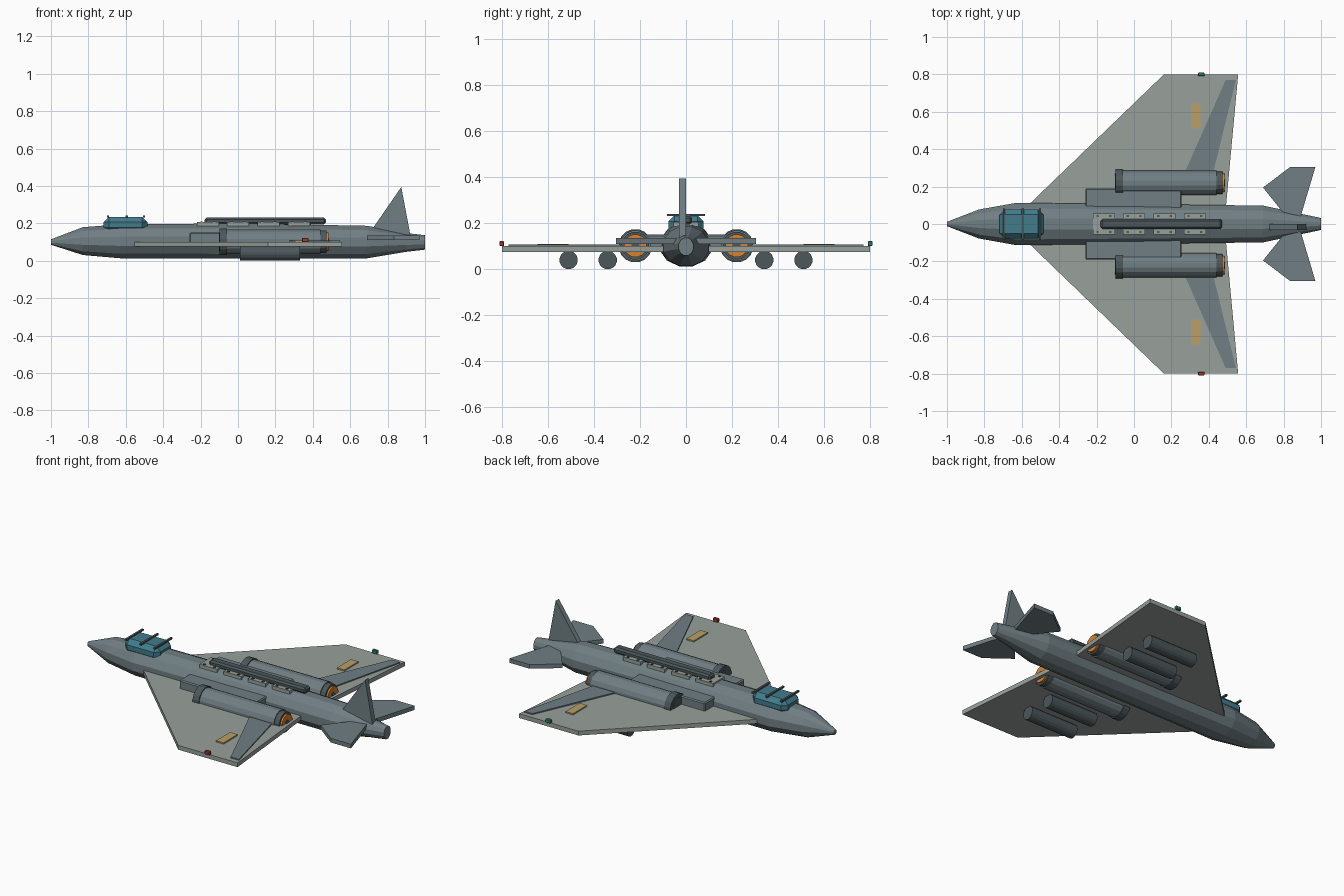
import bpy, bmesh, math
from mathutils import Matrix

if "Cube" in bpy.data.objects:
    bpy.data.objects.remove(bpy.data.objects["Cube"])


def lin(c):
    c /= 255
    return c / 12.92 if c <= 0.04045 else ((c + 0.055) / 1.055) ** 2.4


def material(name, r, g, b):
    m = bpy.data.materials.new(name)
    m.diffuse_color = (lin(r), lin(g), lin(b), 1)
    m.use_nodes = True
    m.node_tree.nodes["Principled BSDF"].inputs["Base Color"].default_value = m.diffuse_color
    return m


HULL = material("hull grey", 112, 126, 131)
WING = material("wing light grey", 152, 161, 156)
DARK = material("dark steel", 76, 87, 91)
GLASS = material("canopy teal", 66, 124, 140)
GLOW = material("exhaust orange", 214, 130, 50)
MARK = material("marking tan", 184, 160, 104)
RED = material("port red", 165, 60, 40)
GREEN = material("starboard green", 48, 135, 105)


def finish(name, bm, mat, bevel=0):
    bmesh.ops.recalc_face_normals(bm, faces=bm.faces)
    me = bpy.data.meshes.new(name)
    bm.to_mesh(me)
    bm.free()
    me.materials.append(mat)
    ob = bpy.data.objects.new(name, me)
    bpy.context.collection.objects.link(ob)
    if bevel:
        mod = ob.modifiers.new("bevel", 'BEVEL')
        mod.width = bevel
        mod.segments = 1
        mod.limit_method = 'ANGLE'
        mod.angle_limit = math.radians(50)
    return ob


def box(name, x, y, z, mat, bevel=0):
    """Box from (min, max) ranges."""
    bm = bmesh.new()
    bmesh.ops.create_cube(bm, size=1)
    for v in bm.verts:
        v.co = [r[0] if c < 0 else r[1] for c, r in zip(v.co, (x, y, z))]
    return finish(name, bm, mat, bevel)


def slab(name, pts, lo, hi, mat, upright=False):
    """Outline extruded along z, or along y when upright."""
    bm = bmesh.new()
    place = (lambda p, h: (p[0], h, p[1])) if upright else (lambda p, h: (p[0], p[1], h))
    a = [bm.verts.new(place(p, lo)) for p in pts]
    b = [bm.verts.new(place(p, hi)) for p in pts]
    bm.faces.new(a)
    bm.faces.new(b)
    for i in range(len(pts)):
        j = (i + 1) % len(pts)
        bm.faces.new((a[i], a[j], b[j], b[i]))
    return finish(name, bm, mat)


def loft(name, rings, y, sides, mat):
    """Rings of (x, centre z, half width, half height) joined along x."""
    bm = bmesh.new()
    loops = []
    for x, cz, ry, rz in rings:
        ang = [2 * math.pi * (i + 0.5) / sides for i in range(sides)]
        loops.append([bm.verts.new((x, y + ry * math.cos(t), cz + rz * math.sin(t))) for t in ang])
    for a, b in zip(loops, loops[1:]):
        for i in range(sides):
            j = (i + 1) % sides
            bm.faces.new((a[i], a[j], b[j], b[i]))
    bm.faces.new(loops[0])
    bm.faces.new(loops[-1])
    return finish(name, bm, mat)


def tube(name, x0, x1, y, z, r, sides, mat):
    return loft(name, [(x0, z, r, r), (x1, z, r, r)], y, sides, mat)


# Fuselage
loft("fuselage", [(-1, .1, .012, .015), (-.83, .105, .08, .077), (-.63, .104, .117, .094),
                  (0, .106, .11, .097), (.69, .1, .102, .09), (.9, .098, .055, .052),
                  (1, .098, .033, .04)], 0, 12, HULL)

# Delta wing running through the fuselage
half = [(-.67, 0), (.16, .8), (.557, .8), (.483, 0)]
slab("wing", half + [(x, -y) for x, y in half[2:0:-1]], .075, .101, WING)

# Canopy with cross bars
canopy = loft("canopy", [(-.6, .2, .1, .1), (-.5, .2, .1, .1)], 0, 4, GLASS)
bpy.data.objects.remove(canopy)
box("canopy", (-.718, -.485), (-.077, .077), (.15, .234), GLASS, .027)
for x in (-.695, -.595, -.503):
    box("canopy_bar", (x - .006, x + .006), (-.083, .083), (.231, .241), DARK)

# Spine conduit and its mounting plates
box("spine_conduit", (-.178, .47), (-.027, .027), (.195, .231), DARK, .01)
for i in range(4):
    x = -.22 + .162 * i
    box("spine_plate", (x, x + .118), (-.055, .055), (.185, .206), WING)
    for dx in (.025, .093):
        for y in (-.043, .043):
            box("plate_bolt", (x + dx - .006, x + dx + .006), (y - .006, y + .006), (.203, .21), DARK)

# Tail fin, set slightly to one side
slab("tail_fin", [(.7, .15), (.725, .18), (.873, .394), (.923, .13), (.9, .1)], -.031, 0, HULL, True)

for s, light in ((-1, RED), (1, GREEN)):
    def span(a, b):
        return tuple(sorted((s * a, s * b)))

    # Tailplane
    slab("tailplane", [(x, s * y) for x, y in
         ((.69, .195), (.835, .305), (.97, .305), (.885, .02), (.83, .02))], .11, .135, HULL)

    # Flap, wing marking and tip light
    slab("flap", [(x, s * y) for x, y in
         ((.238, .2), (.49, .77), (.545, .77), (.405, .2))], .1, .108, HULL)
    box("wing_marking", (.305, .355), span(.51, .645), (.1, .109), MARK)
    box("tip_light", (.342, .376), span(.79, .81), (.1, .122), light, .003)

    # Intake trunk beside the fuselage
    box("intake_trunk", (-.26, .255), span(.06, .19), (.095, .151), HULL, .006)

    # Engine nacelle, lips, glowing nozzle and hub
    ey, ez = s * .22, .102
    tube("nacelle", -.08, .44, ey, ez, .067, 16, HULL)
    tube("intake_lip", -.1, -.058, ey, ez, .073, 16, DARK)
    tube("intake_face", -.102, -.09, ey, ez, .05, 16, DARK)
    tube("nozzle_ring", .432, .472, ey, ez, .061, 16, DARK)
    tube("nozzle_glow", .46, .483, ey, ez, .05, 16, GLOW)
    tube("nozzle_hub", .47, .486, ey, ez, .018, 12, DARK)

    # Stores under the wing
    for y in (.34, .51):
        tube("store", .01, .332, s * y, .04, .04, 16, DARK)
